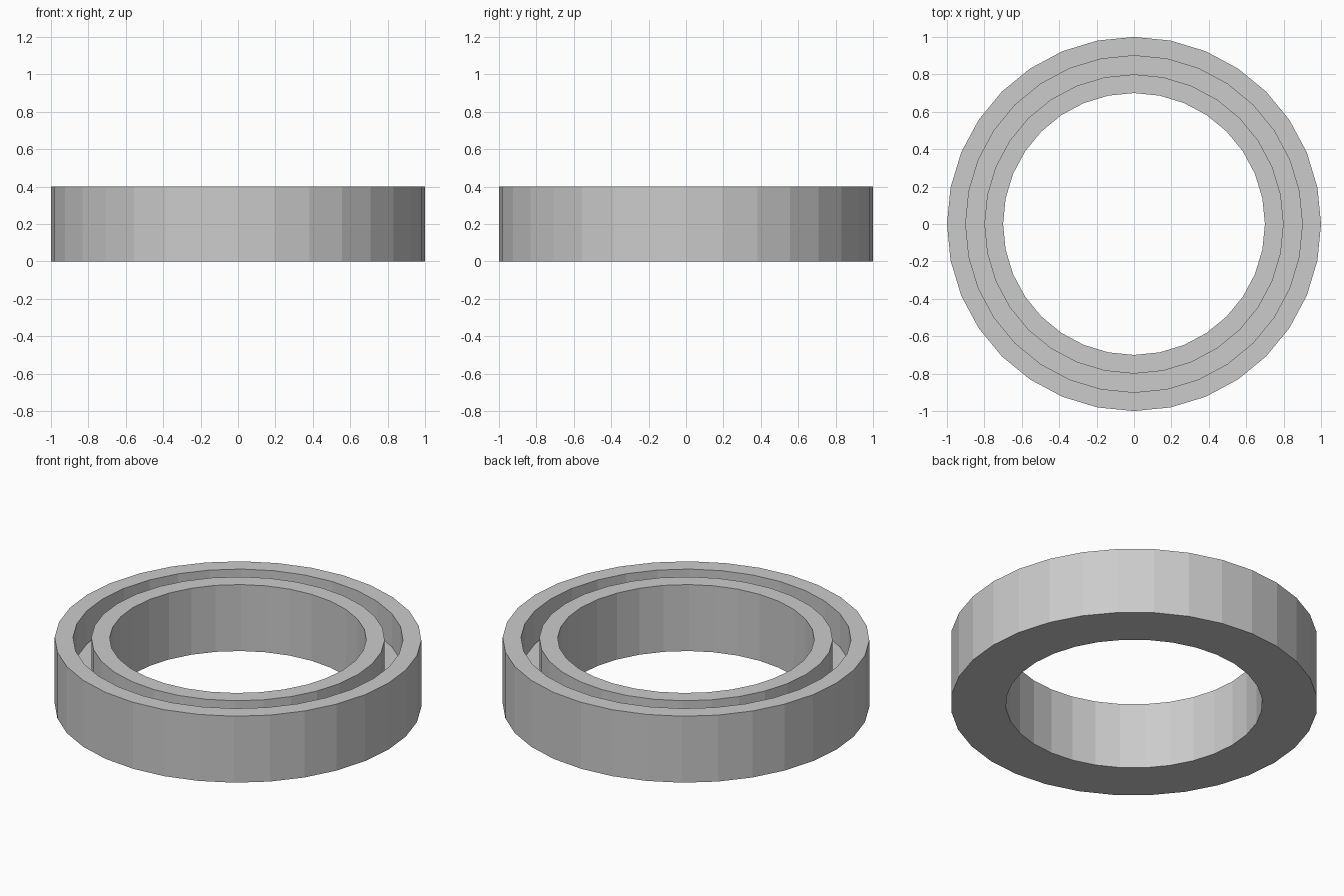
import bpy, bmesh
from math import sin, cos, tau

if "Cube" in bpy.data.objects:
    bpy.data.objects.remove(bpy.data.objects["Cube"])

SIDES = 32

def lathe(name, profile):
    """Spin a closed (radius, height) profile around z."""
    bm = bmesh.new()
    rings = [[bm.verts.new((r * cos(tau * i / SIDES), r * sin(tau * i / SIDES), z))
              for r, z in profile] for i in range(SIDES)]
    n = len(profile)
    for i in range(SIDES):
        a, b = rings[i], rings[(i + 1) % SIDES]
        for j in range(n):
            k = (j + 1) % n
            bm.faces.new((a[j], b[j], b[k], a[k]))
    bmesh.ops.recalc_face_normals(bm, faces=bm.faces)
    mesh = bpy.data.meshes.new(name)
    bm.to_mesh(mesh)
    bm.free()
    obj = bpy.data.objects.new(name, mesh)
    bpy.context.collection.objects.link(obj)
    return obj

# Ring with a groove cut into its top face
lathe("grooved_ring", [(0.7, 0), (1.0, 0), (1.0, 0.4), (0.9, 0.4),
                       (0.9, 0.2), (0.8, 0.2), (0.8, 0.4), (0.7, 0.4)])
